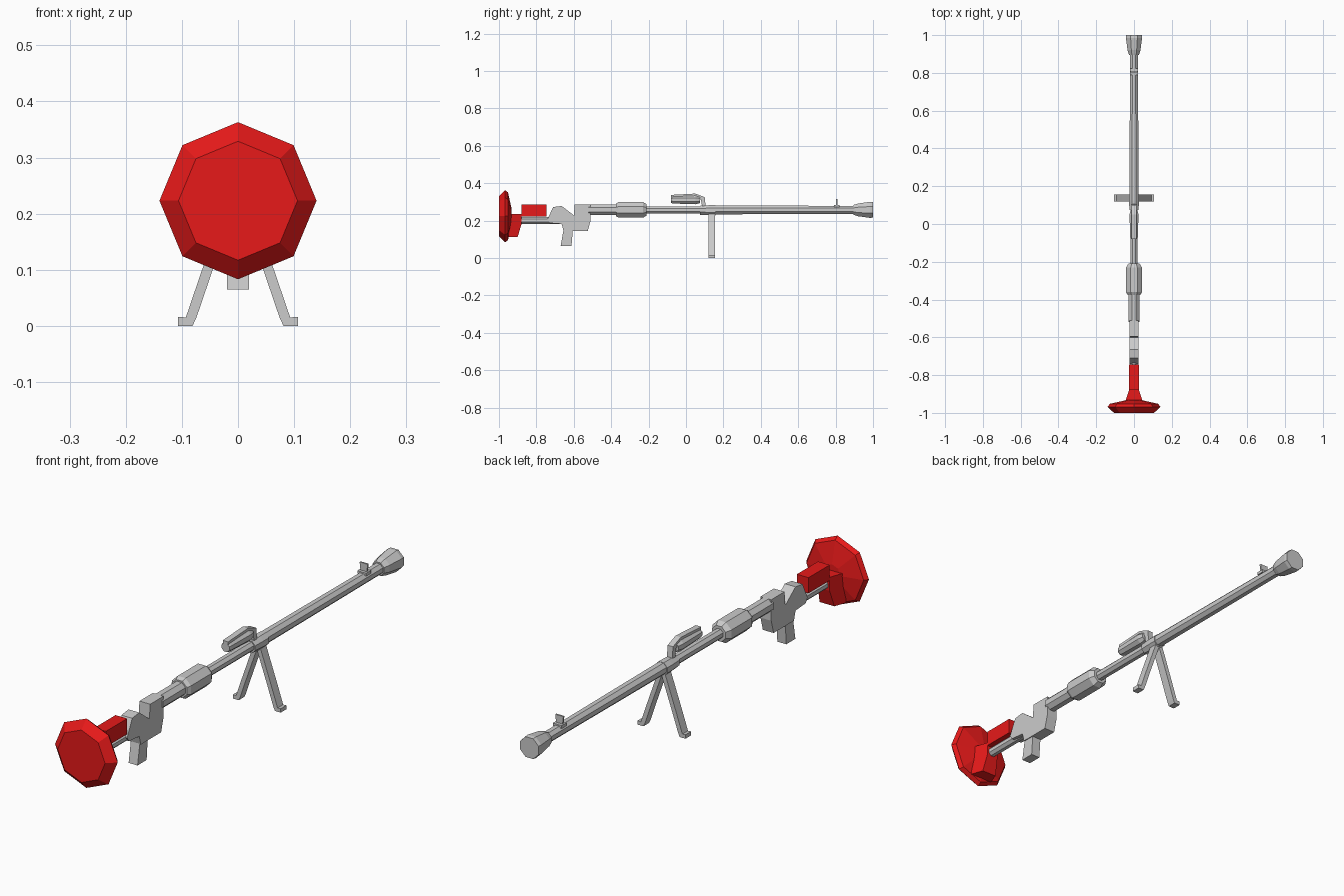
import bpy, math

if "Cube" in bpy.data.objects:
    bpy.data.objects.remove(bpy.data.objects["Cube"])

red = bpy.data.materials.new("red")
red.diffuse_color = (0.8, 0.01, 0.01, 1)
red.use_nodes = True
red.node_tree.nodes["Principled BSDF"].inputs["Base Color"].default_value = red.diffuse_color


def mesh_object(name, verts, faces, mat=None):
    me = bpy.data.meshes.new(name)
    me.from_pydata(verts, [], faces)
    ob = bpy.data.objects.new(name, me)
    bpy.context.collection.objects.link(ob)
    if mat:
        me.materials.append(mat)
    bpy.context.view_layer.objects.active = ob
    ob.select_set(True)
    bpy.ops.object.mode_set(mode='EDIT')
    bpy.ops.mesh.select_all(action='SELECT')
    bpy.ops.mesh.normals_make_consistent(inside=False)
    bpy.ops.object.mode_set(mode='OBJECT')
    ob.select_set(False)
    return ob


def loft(name, rings, mat=None):
    """Join rings of equal point count and cap both ends."""
    n = len(rings[0])
    faces = [tuple(range(n)), tuple(range((len(rings) - 1) * n, len(rings) * n))]
    for k in range(len(rings) - 1):
        for i in range(n):
            j = (i + 1) % n
            faces.append((k * n + i, k * n + j, (k + 1) * n + j, (k + 1) * n + i))
    return mesh_object(name, [p for r in rings for p in r], faces, mat)


def octagon_tube(name, profile, z, mat=None, flat=True):
    """Eight-sided turned part along y; profile is (y, half width)."""
    off = math.pi / 8 if flat else 0
    k = 1 / math.cos(off)
    rings = [[(r * k * math.cos(off + i * math.pi / 4), y,
               z + r * k * math.sin(off + i * math.pi / 4)) for i in range(8)]
             for y, r in profile]
    return loft(name, rings, mat)


def side_plate(name, outline, half, mat=None):
    """Extrude a (y, z) outline across x; half may depend on y, z."""
    w = half if callable(half) else lambda y, z: half
    return loft(name, [[(s * w(y, z), y, z) for y, z in outline] for s in (-1, 1)], mat)


def front_plate(name, outline, y0, y1):
    return loft(name, [[(x, y, z) for x, z in outline] for y in (y0, y1)])


# Shoulder pad, neck brace and cheek rest
octagon_tube("shoulder_pad", [(-1, 0.106), (-0.968, 0.14), (-0.952, 0.128), (-0.932, 0.038)],
             0.223, red, flat=False)
side_plate("pad_brace", [(-0.95, 0.235), (-0.95, 0.112), (-0.9, 0.112), (-0.88, 0.18), (-0.88, 0.235)],
           lambda y, z: 0.026 + max(0, -0.88 - y) * 0.35, red)
side_plate("cheek_rest", [(-0.88, 0.222), (-0.88, 0.285), (-0.745, 0.285), (-0.745, 0.222)], 0.026, red)

# Stock tube
octagon_tube("stock_tube", [(-0.93, 0.018), (-0.6, 0.018)], 0.2)

# Receiver with trigger housing, and pistol grip
side_plate("receiver", [(-0.742, 0.205), (-0.71, 0.272), (-0.665, 0.278), (-0.6, 0.228),
                        (-0.595, 0.285), (-0.51, 0.285), (-0.51, 0.2), (-0.525, 0.145),
                        (-0.655, 0.145), (-0.665, 0.182), (-0.73, 0.187)], 0.024)
side_plate("pistol_grip", [(-0.655, 0.15), (-0.605, 0.15), (-0.612, 0.065), (-0.67, 0.065)], 0.02)

# Barrel with stepped sleeves
octagon_tube("rear_sleeve", [(-0.52, 0.028), (-0.36, 0.028)], 0.257)
octagon_tube("handguard", [(-0.375, 0.034), (-0.36, 0.042), (-0.23, 0.042), (-0.21, 0.03)], 0.257)
octagon_tube("rear_barrel", [(-0.22, 0.019), (0.12, 0.019)], 0.257)
octagon_tube("front_barrel", [(0.1, 0.024), (0.42, 0.023), (0.93, 0.021)], 0.257)
octagon_tube("muzzle_brake", [(0.895, 0.026), (0.92, 0.034), (0.985, 0.043), (1.0, 0.041)], 0.257)

# Front sight
side_plate("sight_base", [(0.79, 0.272), (0.79, 0.284), (0.822, 0.284), (0.822, 0.272)], 0.02)
front_plate("front_sight", [(-0.014, 0.28), (0.014, 0.28), (0.018, 0.315), (-0.018, 0.315)], 0.802, 0.809)

# Carrying handle and its bracket
octagon_tube("carry_grip", [(-0.08, 0.017), (-0.07, 0.02), (0.05, 0.024), (0.075, 0.018)], 0.311)
side_plate("carry_bracket", [(-0.08, 0.325), (-0.08, 0.337), (0.05, 0.344), (0.1, 0.325),
                             (0.108, 0.25), (0.09, 0.25), (0.08, 0.312), (0.045, 0.328)], 0.012)

# Bipod clamp and mirrored legs with feet
octagon_tube("bipod_clamp", [(0.075, 0.024), (0.125, 0.027), (0.158, 0.027)], 0.255)
for side, s in (("left", -1), ("right", 1)):
    outline = [(0.006, 0.265), (0.064, 0.1), (0.093, 0.015), (0.107, 0.016), (0.107, 0),
               (0.081, 0), (0.074, 0.015), (0.045, 0.1), (-0.008, 0.25)]
    front_plate("bipod_leg_" + side, [(s * x, z) for x, z in outline], 0.12, 0.156)
